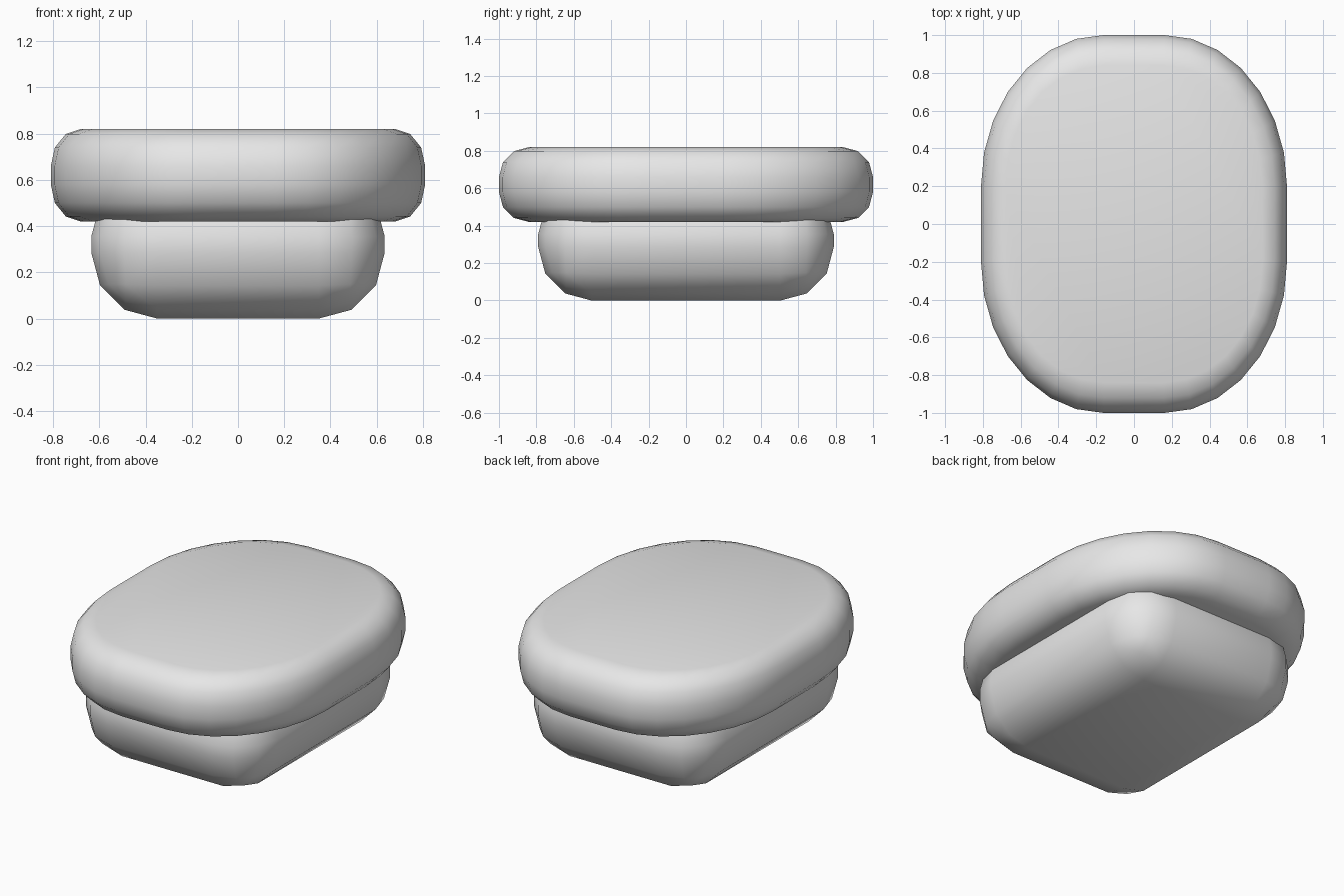
import bpy
import bmesh

if "Cube" in bpy.data.objects:
    bpy.data.objects.remove(bpy.data.objects["Cube"], do_unlink=True)

grey = bpy.data.materials.new("light_grey")
grey.use_nodes = True
grey.diffuse_color = (0.8, 0.8, 0.8, 1)
grey.node_tree.nodes["Principled BSDF"].inputs["Base Color"].default_value = (0.8, 0.8, 0.8, 1)


def bevel(bm, edges, offset, segments):
    bmesh.ops.bevel(bm, geom=edges, offset=offset, segments=segments,
                    profile=0.5, affect='EDGES', clamp_overlap=True)


def rounded_block(name, size, bottom, edge, corner=None, scale_x=1.0):
    """Box with rounded edges; corner optionally rounds the plan outline first."""
    bm = bmesh.new()
    bmesh.ops.create_cube(bm, size=1)
    bmesh.ops.scale(bm, vec=size, verts=bm.verts)
    if corner:
        uprights = [e for e in bm.edges
                    if abs(e.verts[0].co.z - e.verts[1].co.z) > 0.1]
        bevel(bm, uprights, corner, 7)
        rims = [e for e in bm.edges
                if abs(e.verts[0].co.z - e.verts[1].co.z) < 0.001]
        bevel(bm, rims, edge, 3)
    else:
        bevel(bm, bm.edges[:], edge, 3)
    bmesh.ops.scale(bm, vec=(scale_x, 1, 1), verts=bm.verts)
    bmesh.ops.translate(bm, vec=(0, 0, bottom + size[2] / 2), verts=bm.verts)
    bmesh.ops.recalc_face_normals(bm, faces=bm.faces)
    for face in bm.faces:
        face.smooth = True
    mesh = bpy.data.meshes.new(name)
    bm.to_mesh(mesh)
    bm.free()
    mesh.materials.append(grey)
    obj = bpy.data.objects.new(name, mesh)
    bpy.context.collection.objects.link(obj)
    return obj


# Rounded lower block, its top sunk into the slab
rounded_block("base", (1.27, 1.58, 0.64), 0, 0.285)

# Wide pill-edged slab on top
rounded_block("top_slab", (2, 2, 0.4), 0.42, 0.16, corner=0.8, scale_x=0.81)
